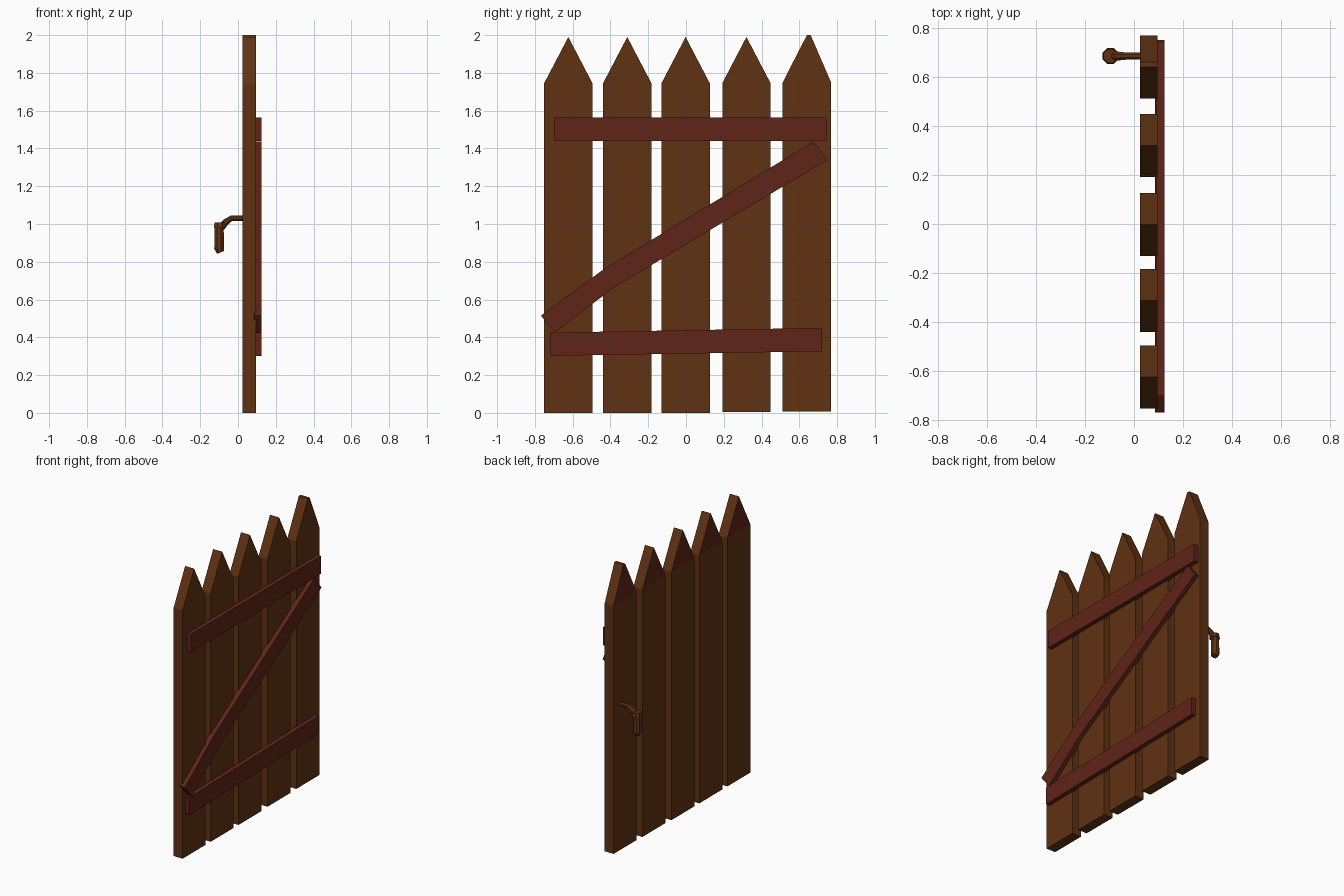
import bpy, bmesh, math
from mathutils import Vector

if "Cube" in bpy.data.objects:
    bpy.data.objects.remove(bpy.data.objects["Cube"])


def material(name, color):
    m = bpy.data.materials.new(name)
    m.diffuse_color = (*color, 1)
    m.use_nodes = True
    m.node_tree.nodes["Principled BSDF"].inputs["Base Color"].default_value = m.diffuse_color
    return m


BROWN = material("brown_wood", (0.115, 0.032, 0.006))
RED = material("red_wood", (0.115, 0.018, 0.009))


def finish(bm, name, mats):
    bmesh.ops.recalc_face_normals(bm, faces=bm.faces)
    me = bpy.data.meshes.new(name)
    bm.to_mesh(me)
    bm.free()
    for m in mats:
        me.materials.append(m)
    ob = bpy.data.objects.new(name, me)
    bpy.context.collection.objects.link(ob)
    return ob


def board(name, profile, x0, x1, mats):
    """Extrude a (y, z) outline from x0 to x1."""
    bm = bmesh.new()
    a = [bm.verts.new((x0, y, z)) for y, z in profile]
    b = [bm.verts.new((x1, y, z)) for y, z in profile]
    n = len(profile)
    bm.faces.new(b)
    if len(mats) > 1:
        # back of a picket: plain body with a red painted tip
        bm.faces.new([a[0], a[1], a[2], a[-1]])
        bm.faces.new(a[2:]).material_index = 1
    else:
        bm.faces.new(a)
    for i in range(n):
        j = (i + 1) % n
        bm.faces.new([a[i], a[j], b[j], b[i]])
    return finish(bm, name, mats)


def tube(name, path, radii, sides=8):
    """Sweep a polygon along a path lying in the xz plane."""
    bm = bmesh.new()
    pts = [Vector(p) for p in path]
    rings = []
    for i, p in enumerate(pts):
        t = (pts[min(i + 1, len(pts) - 1)] - pts[max(i - 1, 0)]).normalized()
        u = Vector((0, 1, 0))
        v = t.cross(u)
        ring = []
        for k in range(sides):
            ang = 2 * math.pi * (k + 0.5) / sides
            ring.append(bm.verts.new(p + radii[i] * (math.cos(ang) * u + math.sin(ang) * v)))
        rings.append(ring)
    for r, s in zip(rings, rings[1:]):
        for k in range(sides):
            bm.faces.new([r[k], r[(k + 1) % sides], s[(k + 1) % sides], s[k]])
    bm.faces.new(rings[0])
    bm.faces.new(rings[-1])
    return finish(bm, name, [BROWN])


# pointed pickets
for i, y in enumerate((-0.623, -0.311, -0.002, 0.32)):
    z = 0.005 if i == 3 else 0
    board(f"picket_{i + 1}", [(y - 0.128, z), (y + 0.128, z), (y + 0.128, 1.745),
          (y, 1.99), (y - 0.128, 1.745)], 0.025, 0.095, [BROWN, RED])
board("picket_5", [(0.512, 0.008), (0.768, 0.008), (0.768, 1.75), (0.66, 2.0),
      (0.64, 2.0), (0.512, 1.75)], 0.025, 0.095, [BROWN, RED])

# cross rails and bent diagonal brace
board("top_rail", [(-0.70, 1.44), (0.745, 1.44), (0.745, 1.565), (-0.70, 1.565)],
      0.09, 0.125, [RED])
board("bottom_rail", [(-0.72, 0.302), (0.72, 0.326), (0.72, 0.45), (-0.72, 0.425)],
      0.09, 0.125, [RED])
board("diagonal_brace", [(-0.695, 0.425), (-0.38, 0.665), (0.75, 1.34),
      (0.675, 1.437), (-0.43, 0.765), (-0.768, 0.515)], 0.086, 0.124, [RED])

# bent door handle: thin arm, elbow collar and hanging grip
Y = 0.684
tube("handle_arm", [(0.03, Y, 1.03), (-0.035, Y, 1.03), (-0.065, Y, 1.01), (-0.095, Y, 0.975)],
     [0.015, 0.016, 0.019, 0.022])
tube("handle_collar", [(-0.096, Y, 1.008), (-0.096, Y, 0.98)], [0.03, 0.035])
tube("handle_grip", [(-0.1, Y, 0.99), (-0.1, Y, 0.87), (-0.092, Y, 0.85)],
     [0.026, 0.028, 0.022])
